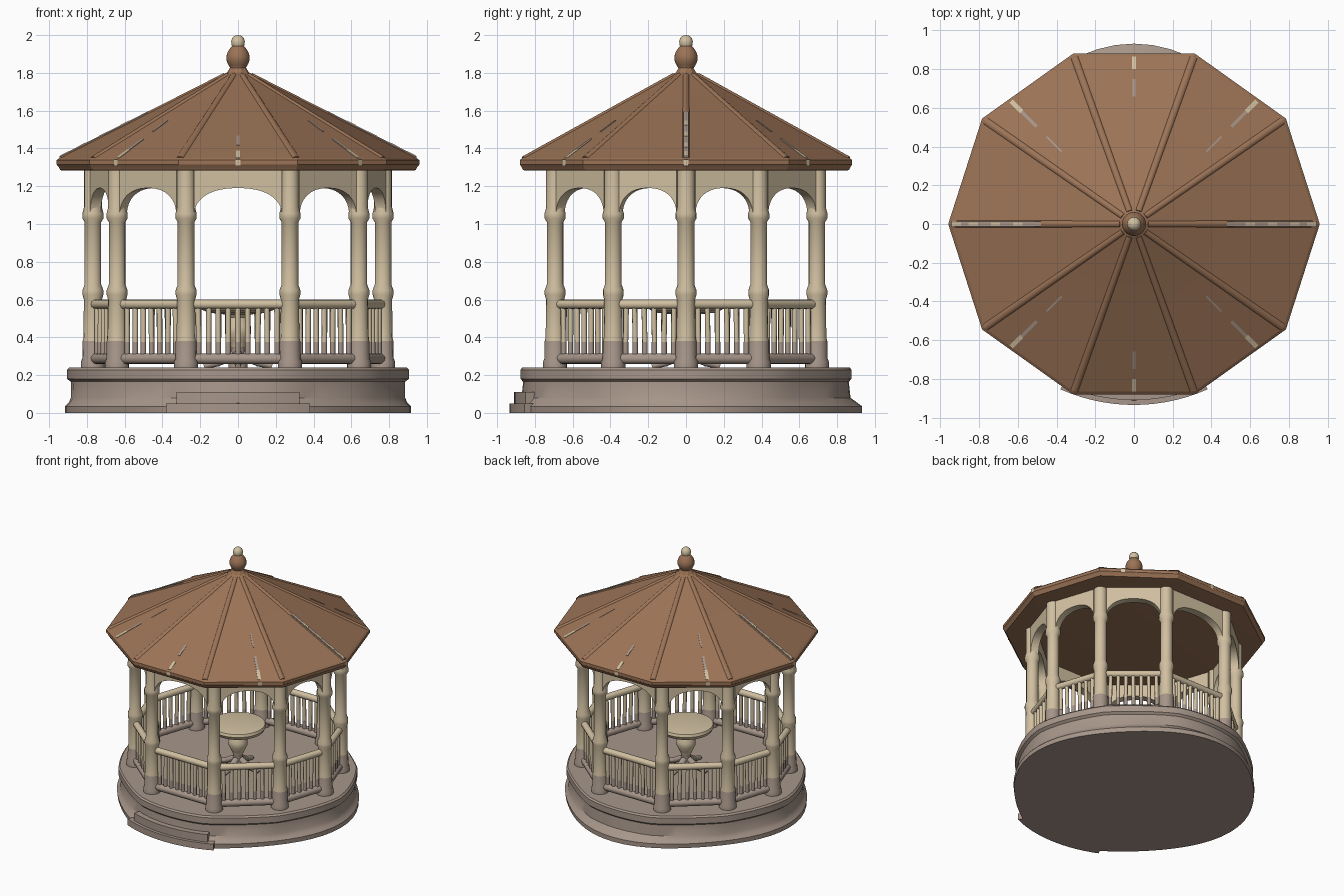
import bpy, bmesh, math, random
from mathutils import Vector

if "Cube" in bpy.data.objects:
    bpy.data.objects.remove(bpy.data.objects["Cube"])

random.seed(4)


def material(name, rgb):
    m = bpy.data.materials.new(name)
    lin = [(c / 255 / 12.92) if c < 11 else ((c / 255 + 0.055) / 1.055) ** 2.4 for c in rgb]
    m.diffuse_color = (*lin, 1)
    m.use_nodes = True
    m.node_tree.nodes["Principled BSDF"].inputs["Base Color"].default_value = m.diffuse_color
    return m


BROWN = material("roof brown", (155, 115, 86))
CREAM = material("cream paint", (209, 192, 161))
STONE = material("warm grey stone", (167, 150, 138))


def finish(bm, name, mat, low_mat=None, split=0.0, angle=35):
    """Turn a bmesh into an object; faces below the split height get low_mat."""
    bmesh.ops.recalc_face_normals(bm, faces=bm.faces[:])
    me = bpy.data.meshes.new(name)
    for f in bm.faces:
        f.smooth = True
        if low_mat and f.calc_center_median().z < split:
            f.material_index = 1
    bm.to_mesh(me)
    bm.free()
    me.materials.append(mat)
    if low_mat:
        me.materials.append(low_mat)
    me.set_sharp_from_angle(angle=math.radians(angle))
    ob = bpy.data.objects.new(name, me)
    bpy.context.collection.objects.link(ob)
    return ob


def loft(bm, rings):
    """Skin closed rings of points and cap both ends."""
    vs = [[bm.verts.new(p) for p in r] for r in rings]
    n = len(vs[0])
    for a, b in zip(vs, vs[1:]):
        for i in range(n):
            j = (i + 1) % n
            bm.faces.new((a[i], a[j], b[j], b[i]))
    bm.faces.new(vs[0][::-1])
    bm.faces.new(vs[-1])


def circle(r, z, n=24, x=0, y=0):
    return [(x + r * math.cos(2 * math.pi * i / n), y + r * math.sin(2 * math.pi * i / n), z)
            for i in range(n)]


def lathe(bm, profile, n=24, x=0, y=0):
    loft(bm, [circle(r, z, n, x, y) for r, z in profile])


def tube(bm, p, q, r0, r1=None, n=8):
    p, q = Vector(p), Vector(q)
    rot = (q - p).to_track_quat('Z', 'Y')
    rings = [[c + rot @ Vector(v) for v in circle(r, 0, n)]
             for c, r in ((p, r0), (q, r0 if r1 is None else r1))]
    loft(bm, rings)


def ten(c, b, a):
    """Ten-sided plan from one side corner and two quarter corners, mirrored."""
    q = [(c, 0), b, a]
    pts = q + [(-x, y) for x, y in reversed(q)]
    return pts + [(-x, -y) for x, y in (b, a)] + [(x, -y) for x, y in (a, b)]


POSTS = ten(0.768, (0.64, 0.385), (0.275, 0.693))
EAVE = ten(0.96, (0.785, 0.545), (0.315, 0.88))

# Stone base: flared foot, recessed wall, lip; drawn in a little on the diagonals
bm = bmesh.new()


def base_ring(rx, ry, z, facet=0.0, diag=0.04, n=60):
    ring = []
    for i in range(n):
        t = 2 * math.pi * i / n
        k = (1 - facet * abs(math.sin(5 * t))) * (1 - diag * math.sin(2 * t) ** 2)
        ring.append((rx * k * math.cos(t), ry * k * math.sin(t), z))
    return ring


loft(bm, [base_ring(0.915, 0.932, 0, 0, 0.06), base_ring(0.915, 0.932, 0.035, 0, 0.055),
          base_ring(0.895, 0.905, 0.055, 0, 0.05), base_ring(0.885, 0.88, 0.08, 0.01),
          base_ring(0.885, 0.875, 0.165, 0.015), base_ring(0.905, 0.89, 0.18, 0.015),
          base_ring(0.905, 0.89, 0.228, 0.015), base_ring(0.893, 0.88, 0.24, 0.015)])
finish(bm, "stone_base", STONE)

# Curved front steps
bm = bmesh.new()
for r, half, top in ((0.935, 24, 0.05), (0.91, 21, 0.11)):
    arc = [math.radians(-90 - half + 2 * half * i / 14) for i in range(15)]
    plan = [(r * math.cos(a), r * math.sin(a)) for a in arc]
    plan += [(0.8 * math.cos(a), 0.8 * math.sin(a)) for a in reversed(arc)]
    loft(bm, [[(x, y, 0) for x, y in plan], [(x, y, top) for x, y in plan]])
finish(bm, "front_steps", STONE)

# Posts with foot block and two collars
bm = bmesh.new()
POST = [(0.064, 0.235), (0.064, 0.27), (0.056, 0.29), (0.055, 0.38), (0.05, 0.40), (0.048, 0.60),
        (0.055, 0.625), (0.055, 0.65), (0.044, 0.68), (0.044, 1.01), (0.056, 1.03),
        (0.056, 1.055), (0.047, 1.09), (0.047, 1.30)]
for x, y in POSTS:
    lathe(bm, POST, 16, x, y)
finish(bm, "posts", CREAM, STONE, 0.385)

# Arches, rails and balusters between neighbouring posts
arch, rail, bal = bmesh.new(), bmesh.new(), bmesh.new()
for i in range(10):
    p, q = Vector((*POSTS[i], 0)), Vector((*POSTS[(i + 1) % 10], 0))
    d = q - p
    length = d.length
    d.normalize()
    side = Vector((-d.y, d.x, 0)) * 0.03
    half = length / 2 - 0.042
    mid = (p + q) / 2
    rings = []
    for k in range(25):
        u = -math.cos(math.pi * k / 24)
        z = 1.04 + 0.15 * max(0, 1 - abs(u) ** 2.3) ** (1 / 2.3)
        c = mid + d * (u * half)
        rings.append([c + side + Vector((0, 0, z)), c - side + Vector((0, 0, z)),
                      c - side + Vector((0, 0, 1.3)), c + side + Vector((0, 0, 1.3))])
    loft(arch, rings)
    for z, r in ((0.575, 0.025), (0.287, 0.028)):
        up = Vector((0, 0, z))
        tube(rail, p + up, q + up, r, n=12)
    count = round(2 * half / 0.054)
    for k in range(count):
        c = mid + d * (half * (2 * (k + 0.5) / count - 1))
        lean = d * random.uniform(-0.005, 0.005)
        cut = Vector((0, 0, 0.375))
        tube(bal, c + Vector((0, 0, 0.29)), c + cut, 0.0145)
        tube(bal, c + cut, c + lean + Vector((0, 0, 0.57)), 0.0145)
finish(arch, "arches", CREAM)
finish(rail, "rails", CREAM, STONE, 0.4)
finish(bal, "balusters", CREAM, STONE, 0.375, angle=60)

# Ten-sided roof with a rolled eave
bm = bmesh.new()


def roof_z(s):
    return 1.35 + (0.985 - s) * 0.486


ROOF = [(0.95, 1.282), (0.98, 1.285), (0.988, 1.30), (1.0, 1.315), (1.0, 1.338), (0.985, 1.35),
        (0.5, roof_z(0.5)), (0.1, roof_z(0.1)), (0.06, 1.803), (0.042, 1.83)]
loft(bm, [[(x * s, y * s, z) for x, y in EAVE] for s, z in ROOF])
finish(bm, "roof", BROWN, angle=12)

# Low rounded hips along the roof corners
bm = bmesh.new()
for x, y in EAVE:
    tube(bm, (x * 0.97, y * 0.97, roof_z(0.97) - 0.021), (x * 0.07, y * 0.07, roof_z(0.07) - 0.012),
         0.025, 0.018, n=20)
finish(bm, "roof_hips", BROWN)

# Thin worn streaks on the roof slopes and eave edge, in the cream and stone colours
cream, stone = bmesh.new(), bmesh.new()


def eave_point(t):
    """Where a ray at angle t crosses the eave outline."""
    d = Vector((math.cos(t), math.sin(t), 0))
    for i in range(10):
        a, b = Vector((*EAVE[i], 0)), Vector((*EAVE[(i + 1) % 10], 0))
        e = b - a
        den = d.x * e.y - d.y * e.x
        r = (a.x * e.y - a.y * e.x) / den if abs(den) > 1e-6 else -1
        if r > 0 and -0.001 <= (d * r - a).dot(e) / e.length_squared <= 1.001:
            return d * r


def streak(bm, deg, path, w, lift=0.003):
    t = math.radians(deg)
    edge, n = eave_point(t), Vector((-math.sin(t), math.cos(t), 0)) * w
    rings = []
    for s, z in path:
        c = edge * s
        rings.append([c + m + Vector((0, 0, z + h))
                      for m, h in ((n, lift), (-n, lift), (-n, lift - 0.007), (n, lift - 0.007))])
    loft(bm, rings)


def slope(s0, s1):
    return [(s0, roof_z(s0)), (s1, roof_z(s1))]


for deg in (0, 180):
    streak(stone, deg, slope(0.5, 0.985), 0.013, 0.009)
    for s in (0.6, 0.72, 0.84, 0.93):
        streak(cream, deg, slope(s, s + 0.05), 0.009, 0.011)
for deg in (90, 270):
    streak(cream, deg, slope(0.91, 0.985), 0.011)
    streak(stone, deg, slope(0.75, 0.85), 0.008)
for deg in (45, 135, 225, 315):
    streak(cream, deg, slope(0.9, 0.985), 0.012)
    streak(stone, deg, slope(0.78, 0.9), 0.009)
    streak(stone, deg, slope(0.58, 0.7), 0.005)
for deg in range(0, 360, 45):
    streak(cream, deg, [(1.003, 1.315), (1.003, 1.341)], 0.014, 0.0)
finish(cream, "cream_streaks", CREAM)
finish(stone, "stone_streaks", STONE)

# Finial: brown ball and cream tip
bm = bmesh.new()
lathe(bm, [(0.042, 1.80), (0.036, 1.82), (0.05, 1.84), (0.061, 1.865), (0.062, 1.885),
           (0.055, 1.91), (0.04, 1.932), (0.03, 1.945)])
finish(bm, "finial_ball", BROWN, angle=60)
bm = bmesh.new()
lathe(bm, [(0.028, 1.935), (0.035, 1.95), (0.036, 1.968), (0.03, 1.985), (0.018, 1.996), (0.004, 2.0)])
finish(bm, "finial_tip", CREAM, angle=60)

# Round pedestal table
bm = bmesh.new()
lathe(bm, [(0.06, 0.52), (0.15, 0.53), (0.19, 0.545), (0.204, 0.57), (0.197, 0.59), (0.18, 0.594)], 40)
finish(bm, "table_top", CREAM)
bm = bmesh.new()
lathe(bm, [(0.05, 0.235), (0.05, 0.27), (0.036, 0.31), (0.036, 0.35), (0.05, 0.38), (0.068, 0.42),
           (0.07, 0.455), (0.055, 0.485), (0.05, 0.505), (0.07, 0.53)])
for k in range(4):
    t = math.pi / 2 * k
    c, s = math.cos(t), math.sin(t)
    tube(bm, (0.02 * c, 0.02 * s, 0.31), (0.11 * c, 0.11 * s, 0.265), 0.026, 0.02)
    tube(bm, (0.10 * c, 0.10 * s, 0.268), (0.18 * c, 0.18 * s, 0.247), 0.021, 0.015)
finish(bm, "table_pedestal", CREAM, STONE, 0.34, angle=50)
